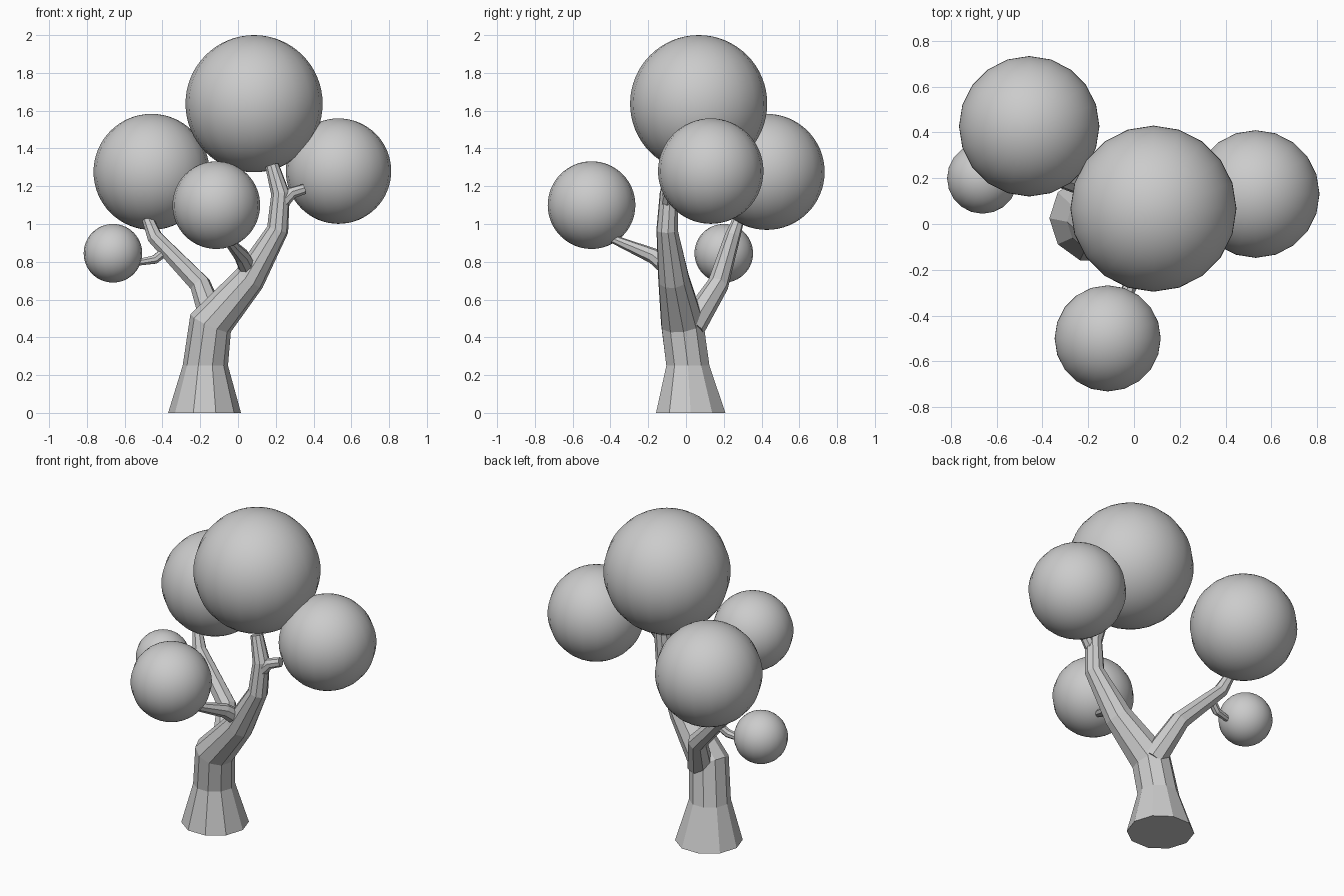
import bpy, bmesh, math
from mathutils import Vector

if "Cube" in bpy.data.objects:
    bpy.data.objects.remove(bpy.data.objects["Cube"])


def limb(name, pts, sides, flat=0):
    """Tapered faceted tube through (x, y, z, radius) points; first `flat` rings stay level."""
    bm = bmesh.new()
    ps = [Vector(p[:3]) for p in pts]
    rings = []
    ref = None
    for i, p in enumerate(ps):
        t = Vector((0, 0, 0))
        if i > 0:
            t += (p - ps[i - 1]).normalized()
        if i < len(ps) - 1:
            t += (ps[i + 1] - p).normalized()
        t.normalize()
        if i < flat:
            t = Vector((0, 0, 1))
        if ref is None:
            ref = Vector((1, 0, 0)) if abs(t.x) < 0.8 else Vector((0, 1, 0))
        u = (ref - t * ref.dot(t)).normalized()
        v = t.cross(u)
        ref = u
        ring = []
        for k in range(sides):
            a = 2 * math.pi * k / sides
            ring.append(bm.verts.new(p + (u * math.cos(a) + v * math.sin(a)) * pts[i][3]))
        rings.append(ring)
    for a, b in zip(rings, rings[1:]):
        for k in range(sides):
            n = (k + 1) % sides
            bm.faces.new((a[k], a[n], b[n], b[k]))
    bm.faces.new(rings[0][::-1])
    bm.faces.new(rings[-1])
    me = bpy.data.meshes.new(name)
    bm.to_mesh(me)
    bm.free()
    ob = bpy.data.objects.new(name, me)
    bpy.context.collection.objects.link(ob)


def foliage(name, loc, r):
    bpy.ops.mesh.primitive_uv_sphere_add(segments=20, ring_count=32, radius=r, location=loc)
    bpy.context.object.name = name
    bpy.ops.object.shade_smooth()


# Trunk with flared foot, bending up to the crown
limb("trunk", [(-0.177, 0.025, 0, 0.193), (-0.173, 0.01, 0.25, 0.12),
               (-0.145, -0.02, 0.475, 0.117), (0.06, -0.065, 0.71, 0.085),
               (0.21, -0.1, 0.97, 0.058), (0.225, -0.09, 1.16, 0.05),
               (0.18, -0.07, 1.31, 0.037)], 10, flat=2)

# Branches
limb("left_branch", [(-0.12, 0.03, 0.46, 0.075), (-0.2, 0.17, 0.68, 0.057),
                     (-0.44, 0.245, 0.93, 0.042), (-0.48, 0.28, 1.03, 0.03)], 8)
limb("left_twig", [(-0.38, 0.23, 0.86, 0.025), (-0.44, 0.21, 0.812, 0.025),
                   (-0.54, 0.2, 0.795, 0.018)], 8)
limb("front_branch", [(0.06, -0.07, 0.75, 0.05), (0.02, -0.17, 0.83, 0.042),
                      (-0.07, -0.41, 0.93, 0.02)], 8)
limb("right_branch", [(0.22, -0.1, 1.1, 0.04), (0.285, -0.09, 1.165, 0.032),
                      (0.35, -0.075, 1.185, 0.028)], 8)

# Foliage balls
foliage("foliage_top", (0.085, 0.067, 1.637), 0.363)
foliage("foliage_left", (-0.458, 0.427, 1.276), 0.307)
foliage("foliage_right", (0.532, 0.131, 1.28), 0.279)
foliage("foliage_front", (-0.115, -0.5, 1.1), 0.232)
foliage("foliage_small", (-0.662, 0.2, 0.845), 0.155)
